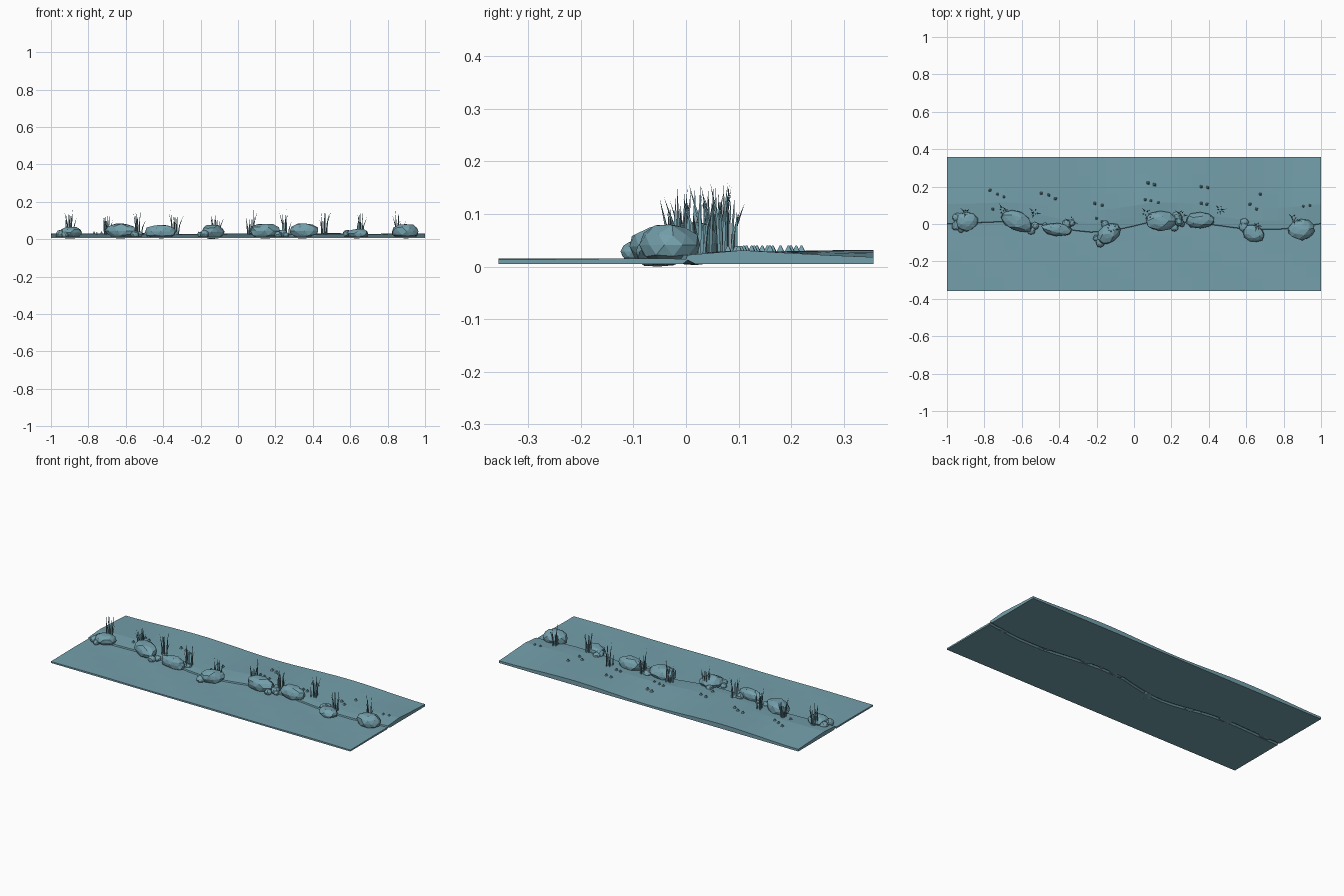
import bpy, bmesh, math, random
from mathutils import Vector, Matrix

if "Cube" in bpy.data.objects:
    bpy.data.objects.remove(bpy.data.objects["Cube"])

random.seed(4)
W = 0.357
SHORE = [(-1, 0.0), (-.85, .005), (-.68, .012), (-.5, 0), (-.33, -.035), (-.2, -.048), (-.05, -.025),
         (.08, .008), (.25, .012), (.42, -.005), (.6, -.03), (.8, -.03), (1, .0)]

# One slate-teal colour for the whole scene
TEAL = bpy.data.materials.new("slate_teal")
TEAL.diffuse_color = (.175, .35, .41, 1)
TEAL.use_nodes = True
TEAL.node_tree.nodes["Principled BSDF"].inputs["Base Color"].default_value = TEAL.diffuse_color


def finish(bm, name):
    bmesh.ops.recalc_face_normals(bm, faces=bm.faces)
    me = bpy.data.meshes.new(name)
    bm.to_mesh(me)
    bm.free()
    me.materials.append(TEAL)
    ob = bpy.data.objects.new(name, me)
    bpy.context.collection.objects.link(ob)
    return ob


def shore(x):
    for (a, ya), (b, yb) in zip(SHORE, SHORE[1:]):
        if x <= b:
            return ya + (yb - ya) * (x - a) / (b - a)
    return SHORE[-1][1]


def loft(name, section, n=26):
    # closed cross-sections swept along x, capped at both ends
    bm = bmesh.new()
    rings = []
    for i in range(n + 1):
        x = -1 + 2 * i / n
        rings.append([bm.verts.new((x, y, z)) for y, z in section(x)])
    for a, b in zip(rings, rings[1:]):
        for j in range(len(a)):
            k = (j + 1) % len(a)
            bm.faces.new((a[j], a[k], b[k], b[j]))
    bm.faces.new(rings[0])
    bm.faces.new(rings[-1])
    return finish(bm, name)


# Water slab with faint ripples, running just under the bank lip
def water(x):
    s = shore(x)
    pts = [(-W, .005), (s - .006, .005), (s + .006, .0145)]
    for t in (.8, .6, .4, .2, 0):
        y = -W + (s + W) * t
        pts.append((y, .0145 + .001 * math.sin(9 * x + 14 * y)))
    return pts


# Bank slab, rising from the shore and rolling down to the back edge
def bank(x):
    s = shore(x)
    back = .025 + .007 * math.cos(2 * math.pi * (x + .5))
    pts = [(W, .005), (s + .018, .005), (s, .014), (s + .003, .022), (s + .05, .026)]
    for t in (.3, .5, .75, 1):
        y = s + (W - s) * t
        crest = .029 + .002 * math.sin(7 * x + 10 * y)
        f = max(0, (t - .3) / .7)
        pts.append((y, crest * (1 - f) + back * f))
    return pts


def ground(x, y):
    return .026 + .003 * min(1, max(0, (y - .02) / .1)) if y > shore(x) else .015


loft("water", water)
loft("bank", bank)


# Faceted rocks: x, y, half length, half width, top height, turn
def rock(name, x, y, rx, ry, top, turn, low):
    bm = bmesh.new()
    bmesh.ops.create_icosphere(bm, subdivisions=2, radius=1)
    for v in bm.verts:
        v.co *= random.uniform(.88, 1.05)
        v.co.z = max(-1, min(1, v.co.z * 1.08))
    h = (top - low) / 2
    m = (Matrix.Translation((x, y, low + h)) @ Matrix.Rotation(math.radians(turn), 4, 'Z')
         @ Matrix.Diagonal((rx, ry, h, 1)))
    bmesh.ops.transform(bm, matrix=m, verts=bm.verts)
    finish(bm, name)


BIG = [(-.895, .015, .062, .054, .066, 0), (-.625, .015, .092, .056, .084, -25),
       (-.41, -.03, .088, .036, .078, -5), (-.135, -.052, .068, .05, .077, 35),
       (.14, .015, .085, .056, .084, 0), (.355, .02, .085, .045, .084, 0),
       (.64, -.05, .062, .048, .055, -25), (.895, -.03, .076, .058, .08, 5)]
for i, r in enumerate(BIG):
    rock(f"large_rock_{i}", *r, 0 if i == 3 else .003)

SMALL = [(-.945, .035, .024), (-.95, -.008, .025), (-.925, -.028, .018), (-.55, -.035, .022),
         (-.53, -.01, .02), (-.36, .0, .024), (-.335, .005, .019), (-.475, -.01, .016),
         (-.18, -.098, .025), (-.2, -.075, .018), (-.155, -.002, .02), (.23, .04, .025),
         (.24, .015, .026), (.215, -.02, .02), (.255, 0, .016), (.59, .01, .022),
         (.585, -.015, .025), (.6, -.035, .02)]
for i, (x, y, r) in enumerate(SMALL):
    rock(f"small_rock_{i}", x, y, r * 1.1, r, .014 + r * 1.4, random.uniform(0, 180), .008)


# Reed tufts: thin tapered blades leaning outward
def tuft(name, x, y):
    bm = bmesh.new()
    z = ground(x, y) - .004
    n = 8
    for i in range(n):
        a = 2 * math.pi * i / n + random.uniform(-.3, .3)
        out = Vector((math.cos(a), math.sin(a), 0))
        base = Vector((x, y, z)) + out * random.uniform(.004, .022)
        h = random.uniform(.07, .138)
        lean = random.uniform(.0, .012) if i % 3 else random.uniform(.015, .03)
        rings = []
        for t, r in ((0, .004), (.5, .0032)):
            c = base + out * lean * t * t + Vector((0, 0, h * t))
            rings.append([bm.verts.new(c + Vector((r * math.cos(a + k * 2.094),
                                                   r * math.sin(a + k * 2.094), 0))) for k in range(3)])
        tip = bm.verts.new(base + out * lean + Vector((0, 0, h)))
        bm.faces.new(rings[0])
        for k in range(3):
            m = (k + 1) % 3
            bm.faces.new((rings[0][k], rings[0][m], rings[1][m], rings[1][k]))
            bm.faces.new((rings[1][k], rings[1][m], tip))
    finish(bm, name)


TUFTS = [(-.9, .06), (-.7, .075), (-.535, .06), (-.34, .012), (-.12, -.025), (.07, .055),
         (.25, .05), (.46, .075), (.655, -.01), (.855, .025)]
for i, p in enumerate(TUFTS):
    tuft(f"reed_tuft_{i}", *p)

# Little pointed pebbles scattered on the bank
PEBBLES = [(-.77, .18), (-.73, .16), (-.695, .145), (-.755, .08), (-.495, .165), (-.455, .155),
           (-.42, .135), (-.21, .11), (-.17, .1), (-.2, .03), (-.17, .012), (.075, .22), (.11, .21),
           (.06, .13), (.09, .125), (.13, .115), (.36, .2), (.395, .195), (.36, .11), (.39, .105),
           (.675, .16), (.62, .105), (.655, .08), (.905, .095), (.94, .1)]
bm = bmesh.new()
for x, y in PEBBLES:
    m = Matrix.Translation((x, y, ground(x, y) + .004)) @ Matrix.Rotation(.7, 4, 'Z')
    bmesh.ops.create_cone(bm, cap_ends=True, segments=4, radius1=.011, radius2=.002, depth=.014, matrix=m)
finish(bm, "pebbles")
